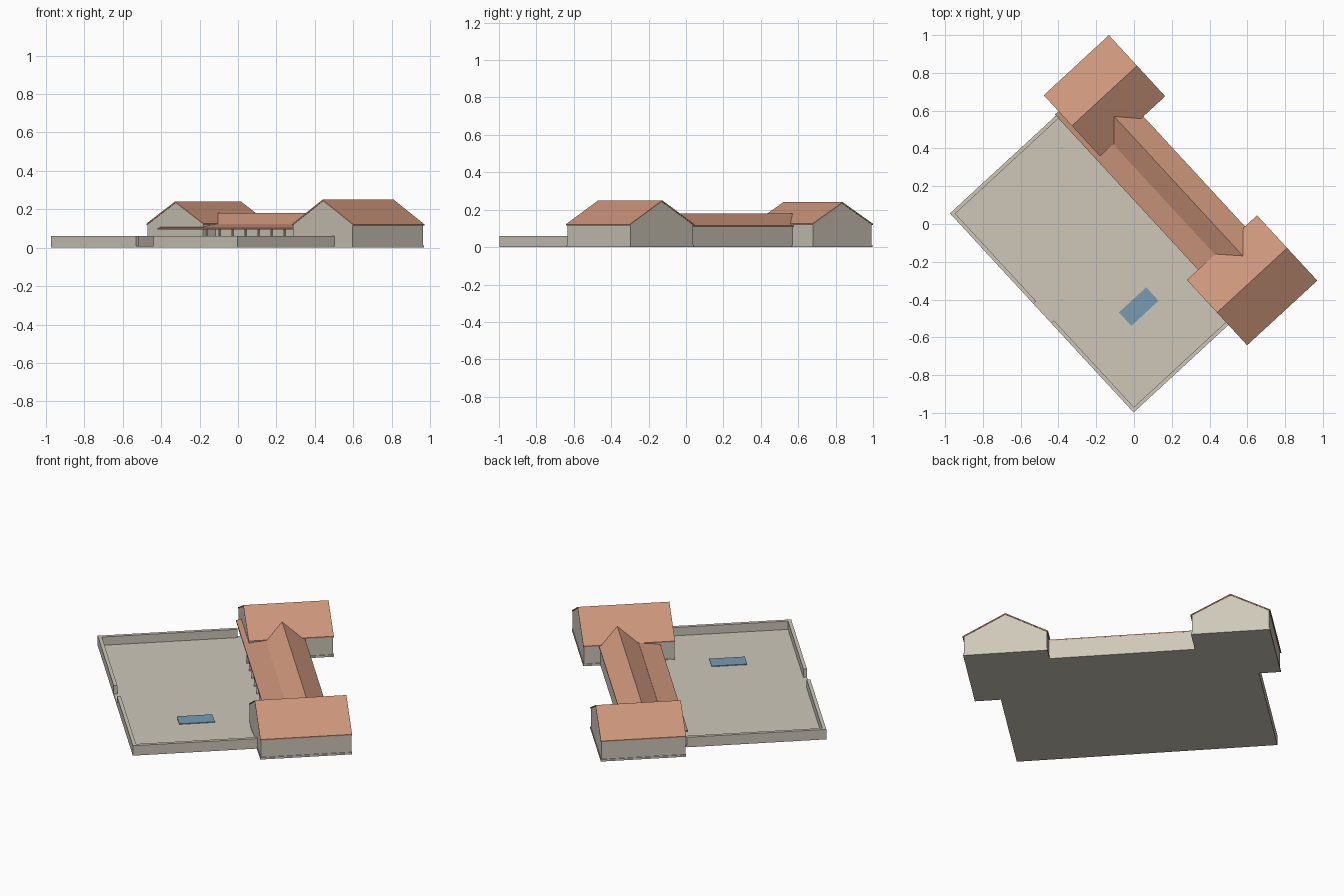
import bpy, bmesh, math
from mathutils import Matrix

if "Cube" in bpy.data.objects:
    bpy.data.objects.remove(bpy.data.objects["Cube"])

# The compound is laid out in its own axes (u = long side, v = depth), then turned
TURN = Matrix.Rotation(math.radians(-47.31), 4, 'Z')


def material(name, rgb):
    m = bpy.data.materials.new(name)
    m.diffuse_color = (*rgb, 1)
    m.use_nodes = True
    m.node_tree.nodes["Principled BSDF"].inputs["Base Color"].default_value = m.diffuse_color
    return m


STONE = material("pale_stone", (0.62, 0.575, 0.485))
TILE = material("clay_tile", (0.62, 0.31, 0.20))
WATER = material("pool_blue", (0.19, 0.33, 0.45))


def prism(name, profile, a0, a1, axis, mat):
    """Extrude a profile of (across, z) points from a0 to a1 along u or v."""
    bm = bmesh.new()
    rings = []
    for a in (a0, a1):
        rings.append([bm.verts.new((a, p, z) if axis == 'u' else (p, a, z))
                      for p, z in profile])
    n = len(profile)
    for i in range(n):
        j = (i + 1) % n
        bm.faces.new((rings[0][i], rings[0][j], rings[1][j], rings[1][i]))
    bm.faces.new(rings[0])
    bm.faces.new(rings[1])
    bmesh.ops.recalc_face_normals(bm, faces=bm.faces)
    bm.transform(TURN)
    me = bpy.data.meshes.new(name)
    bm.to_mesh(me)
    bm.free()
    me.materials.append(mat)
    ob = bpy.data.objects.new(name, me)
    bpy.context.collection.objects.link(ob)
    return ob


def box(name, u0, u1, v0, v1, z0, z1, mat):
    return prism(name, [(v0, z0), (v1, z0), (v1, z1), (v0, z1)], u0, u1, 'u', mat)


def gabled(name, p0, p1, a0, a1, eave, ridge, axis, t=0.007, over=0.007, end=0.003):
    """Gabled block: p0..p1 is the roof span, a0..a1 the roof length."""
    mid = (p0 + p1) / 2
    h = eave - t + over * (ridge - eave) / (mid - p0)
    prism(name + "_walls",
          [(p0 + over, 0), (p1 - over, 0), (p1 - over, h), (mid, ridge - t), (p0 + over, h)],
          a0 + end, a1 - end, axis, STONE)
    prism(name + "_roof",
          [(p0, eave), (mid, ridge), (p1, eave),
           (p1, eave - t), (mid, ridge - t), (p0, eave - t)],
          a0, a1, axis, TILE)


# Two end wings and the long hall that joins them
gabled("left_wing", -0.825, -0.385, 0.111, 0.58, 0.125, 0.24, 'v')
gabled("right_wing", 0.408, 0.878, 0.005, 0.51, 0.122, 0.25, 'v')
gabled("hall", 0.195, 0.423, -0.70, 0.725, 0.115, 0.18, 'u')

# Low plinths under the wings
box("left_plinth", -0.822, -0.388, 0.111, 0.58, 0, 0.012, STONE)
box("right_plinth", 0.411, 0.875, 0.005, 0.51, 0, 0.012, STONE)

# Veranda: lean-to roof on a row of posts
prism("veranda_roof", [(0.085, 0.096), (0.085, 0.103), (0.205, 0.124), (0.205, 0.115)],
      -0.71, 0.73, 'u', TILE)
for i in range(8):
    u = -0.35 + 0.1 * i
    box(f"veranda_post_{i + 1}", u - 0.005, u + 0.005, 0.095, 0.105, 0, 0.1, STONE)
box("veranda_floor", -0.70, 0.725, 0.08, 0.21, 0, 0.01, STONE)

# Courtyard floor, walls with a gateway, and the pool
U0, U1, V0, V1, W, H = -0.702, 0.732, -0.678, 0.09, 0.02, 0.06
box("courtyard_floor", U0, U1, V0, V1, 0, 0.01, STONE)
box("courtyard_wall_left", U0, U0 + W, V0, V1, 0, H, STONE)
box("courtyard_wall_right", U1 - W, U1, V0, V1, 0, H, STONE)
box("courtyard_wall_front_a", U0, -0.05, V0, V0 + W, 0, H, STONE)
box("courtyard_wall_front_b", 0.087, U1, V0, V0 + W, 0, H, STONE)
box("pool", 0.29, 0.387, -0.376, -0.18, 0.008, 0.014, WATER)
